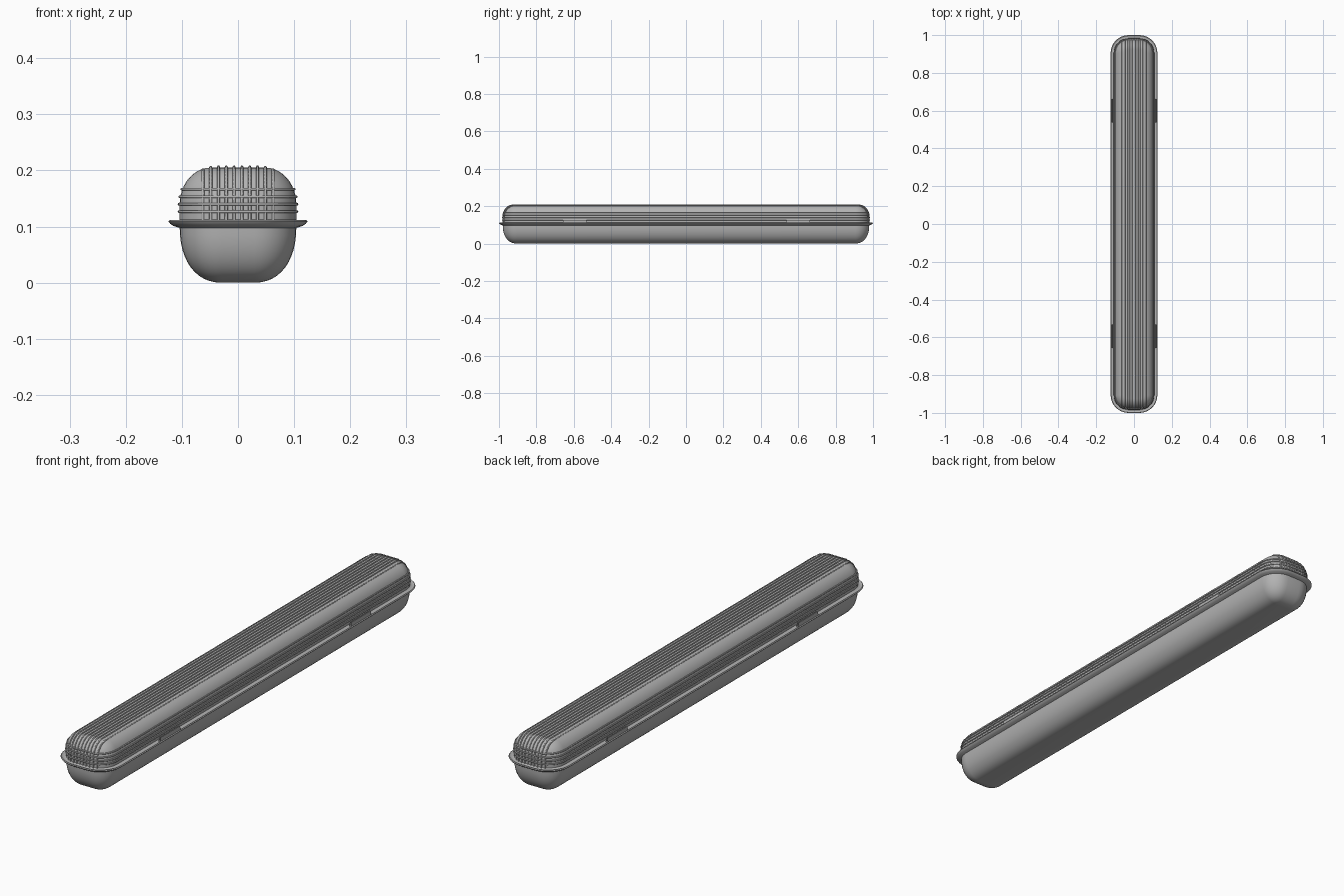
import bpy
import bmesh
from math import sin, cos, pi, sqrt, radians

if "Cube" in bpy.data.objects:
    bpy.data.objects.remove(bpy.data.objects["Cube"])

HALF_X, HALF_Y, CORNER = 0.104, 0.98, 0.075

grey = bpy.data.materials.new("grey plastic")
grey.use_nodes = True
grey.diffuse_color = (0.45, 0.45, 0.45, 1)
grey.node_tree.nodes["Principled BSDF"].inputs["Base Color"].default_value = grey.diffuse_color


def outline(inset, z, steps=8):
    """Rounded rectangle, drawn in from the case wall by inset."""
    r = max(CORNER - inset, 0.008)
    cx, cy = HALF_X - inset - r, HALF_Y - inset - r
    pts = []
    for q, (sx, sy) in enumerate([(1, 1), (-1, 1), (-1, -1), (1, -1)]):
        for i in range(steps + 1):
            a = (q + i / steps) * pi / 2
            pts.append((sx * cx + r * cos(a), sy * cy + r * sin(a), z))
    return pts


def finish(name, bm):
    bmesh.ops.recalc_face_normals(bm, faces=bm.faces)
    mesh = bpy.data.meshes.new(name)
    bm.to_mesh(mesh)
    bm.free()
    mesh.materials.append(grey)
    mesh.shade_smooth()
    mesh.set_sharp_from_angle(angle=radians(40))
    obj = bpy.data.objects.new(name, mesh)
    bpy.context.collection.objects.link(obj)
    return obj


def loft(name, profile, closed=False):
    """Skin stacked outlines given as (inset, z)."""
    bm = bmesh.new()
    rings = [[bm.verts.new(p) for p in outline(d, z)] for d, z in profile]
    pairs = list(zip(rings, rings[1:]))
    if closed:
        pairs.append((rings[-1], rings[0]))
    for a, b in pairs:
        for i in range(len(a)):
            j = (i + 1) % len(a)
            bm.faces.new((a[i], a[j], b[j], b[i]))
    if not closed:
        bm.faces.new(rings[0])
        bm.faces.new(rings[-1])
    return finish(name, bm)


def rib(name, points, cyclic=False):
    curve = bpy.data.curves.new(name, "CURVE")
    curve.dimensions = "3D"
    curve.bevel_depth = 0.0028
    curve.bevel_resolution = 1
    curve.use_fill_caps = True
    spline = curve.splines.new("POLY")
    spline.points.add(len(points) - 1)
    for p, co in zip(spline.points, points):
        p.co = (*co, 1)
    spline.use_cyclic_u = cyclic
    curve.materials.append(grey)
    obj = bpy.data.objects.new(name, curve)
    bpy.context.collection.objects.link(obj)


# Lower tray with a rounded belly
angles = [i * pi / 24 for i in range(13)]
tray = [(0.075 * (1 - cos(t) ** 0.9) if t < 1.57 else 0.075,
         0.1 * (1 - sin(t) ** 0.9)) for t in angles]
loft("lower_tray", tray)

# Domed lid
lid = [(0, 0.105)] + [(0.056 * (1 - cos(t)), 0.14 + 0.065 * sin(t)) for t in angles]
loft("lid", lid)

# Flange around the seam
loft("rim_flange", [(0.002, 0.097), (-0.011, 0.101), (-0.017, 0.105),
                    (-0.02, 0.109), (-0.017, 0.112), (-0.012, 0.109),
                    (-0.004, 0.109), (0.002, 0.114)], closed=True)


# Ribs that ring the lid wall
def lid_inset(z):
    return 0.056 * (1 - sqrt(1 - (max(z - 0.14, 0) / 0.065) ** 2))


for k in range(4):
    z = 0.1265 + 0.0133 * k
    rib("lid_ring_rib", outline(lid_inset(z) - 0.0008, z), cyclic=True)


# Ribs that run lengthwise and wrap down both ends
def end_y(x, inset):
    r = CORNER - inset
    over = max(abs(x) - (HALF_X - inset - r), 0)
    return HALF_Y - inset - r + sqrt(max(r * r - over * over, 0))


for k in range(10):
    x = (k - 4.5) * 0.0139
    half = [(x, end_y(x, d), z + 0.001) for d, z in lid if HALF_X - d > abs(x)]
    rib("lid_long_rib", half + [(x, -y, z) for x, y, z in reversed(half)])

# Side clips: open-ended tapered sleeves on the flange
section = [(0.115, 0.106), (0.121, 0.109), (0.119, 0.126), (0.115, 0.126), (0.111, 0.112)]
for side in (1, -1):
    for mid in (-0.595, 0.6):
        bm = bmesh.new()
        a, b = [[bm.verts.new((side * x, mid + e, z)) for x, z in section]
                for e in (-0.062, 0.062)]
        for i in range(len(a)):
            j = (i + 1) % len(a)
            bm.faces.new((a[i], a[j], b[j], b[i]))
        finish("left_clip" if side > 0 else "right_clip", bm)
